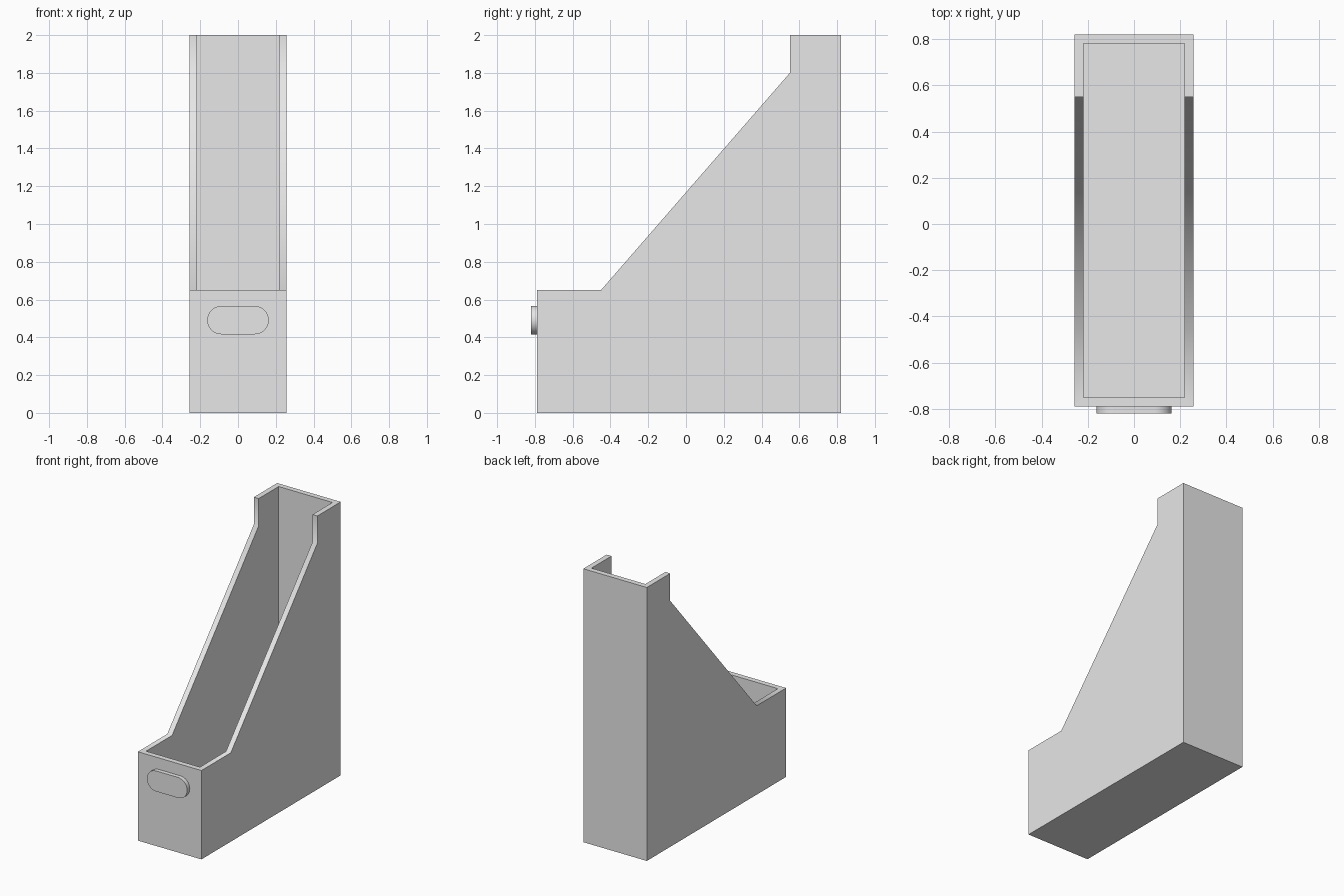
import bpy, bmesh, math

if "Cube" in bpy.data.objects:
    bpy.data.objects.remove(bpy.data.objects["Cube"], do_unlink=True)

HALF_W, WALL = 0.257, 0.039
FRONT, BACK = -0.79, 0.82

grey = bpy.data.materials.new("light grey")
grey.use_nodes = True
grey.diffuse_color = (0.8, 0.8, 0.8, 1)
grey.node_tree.nodes["Principled BSDF"].inputs["Base Color"].default_value = grey.diffuse_color


def prism(name, outline, offset):
    """Extrude a closed outline of 3D points along an offset."""
    bm = bmesh.new()
    face = bm.faces.new([bm.verts.new(p) for p in outline])
    moved = bmesh.ops.extrude_face_region(bm, geom=[face])["geom"]
    bmesh.ops.translate(bm, vec=offset, verts=[v for v in moved if isinstance(v, bmesh.types.BMVert)])
    bmesh.ops.recalc_face_normals(bm, faces=bm.faces)
    mesh = bpy.data.meshes.new(name)
    bm.to_mesh(mesh)
    bm.free()
    mesh.materials.append(grey)
    obj = bpy.data.objects.new(name, mesh)
    bpy.context.collection.objects.link(obj)
    return obj


def activate(obj):
    bpy.ops.object.select_all(action='DESELECT')
    obj.select_set(True)
    bpy.context.view_layer.objects.active = obj


# Holder body: side profile with low front, sloped sides and tall back
profile = [(FRONT, 0), (BACK, 0), (BACK, 2), (0.55, 2), (0.55, 1.8), (-0.45, 0.65), (FRONT, 0.65)]
body = prism("holder_body", [(-HALF_W, y, z) for y, z in profile], (2 * HALF_W, 0, 0))

# Hollow out the inside, open at the top
inner = HALF_W - WALL
y0, y1 = FRONT + WALL, BACK - WALL
cutter = prism("inside_cutter",
               [(-inner, y0, WALL), (inner, y0, WALL), (inner, y1, WALL), (-inner, y1, WALL)],
               (0, 0, 2.5))
cutter.hide_render = True
hollow = body.modifiers.new("hollow", 'BOOLEAN')
hollow.operation, hollow.solver, hollow.object = 'DIFFERENCE', 'EXACT', cutter
activate(body)
bpy.ops.object.modifier_apply(modifier=hollow.name)
bpy.data.objects.remove(cutter, do_unlink=True)

# Pill-shaped handle plate on the front
RADIUS, REACH, STEPS = 0.075, 0.088, 16
pill = []
for side, start in ((1, -math.pi / 2), (-1, math.pi / 2)):
    for i in range(STEPS + 1):
        a = start + math.pi * i / STEPS
        pill.append((side * REACH + RADIUS * math.cos(a), FRONT, 0.491 + RADIUS * math.sin(a)))
handle = prism("front_handle", pill, (0, -0.03, 0))

# Soft rim bends, crisp corners
for obj in (body, handle):
    activate(obj)
    bpy.ops.object.shade_smooth_by_angle(angle=math.radians(60))
